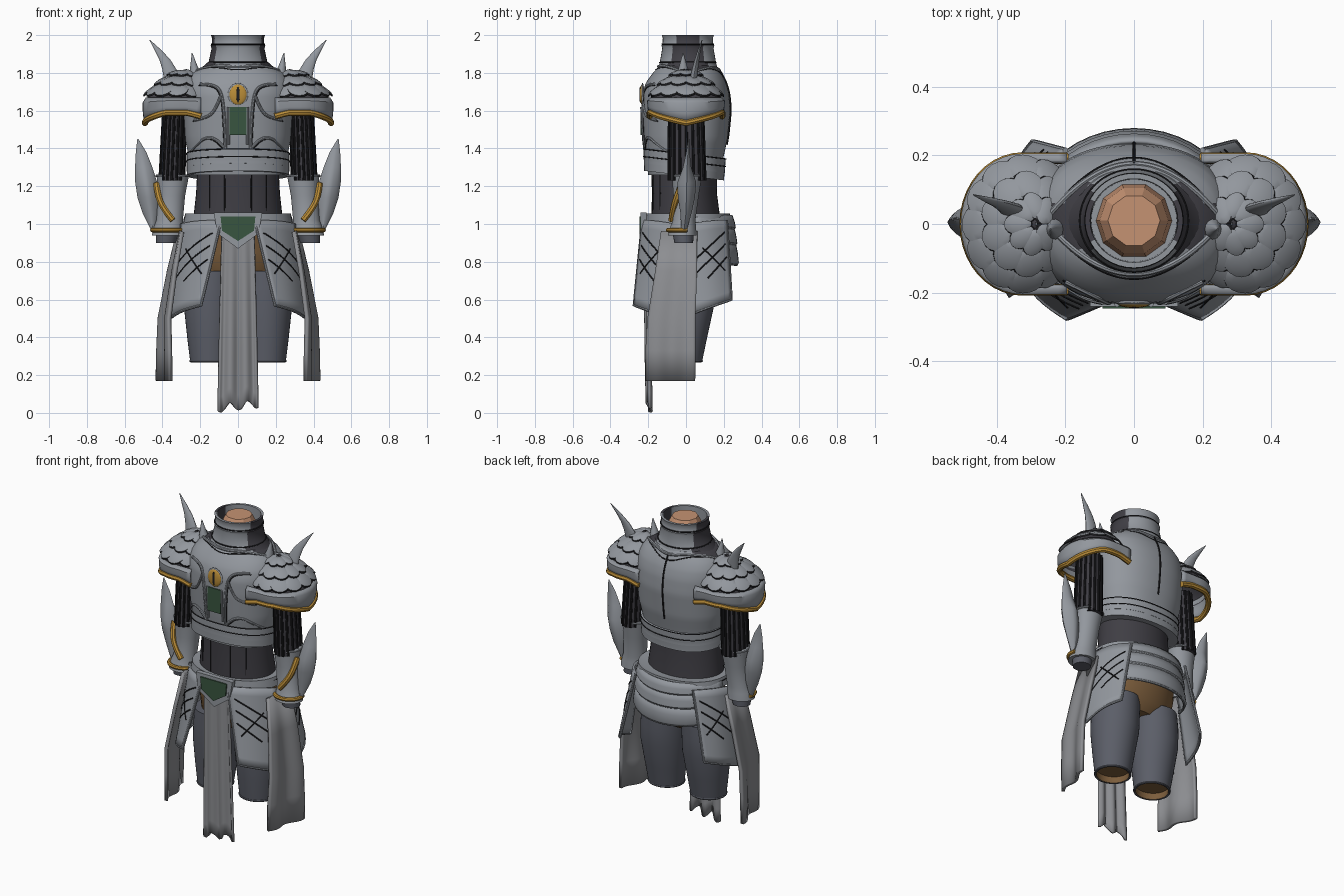
import bpy, bmesh
from math import sin, cos, pi, radians
from mathutils import Vector, Matrix

if "Cube" in bpy.data.objects:
    bpy.data.objects.remove(bpy.data.objects["Cube"])


def material(name, *rgb):
    m = bpy.data.materials.new(name)
    m.use_nodes = True
    m.diffuse_color = (*rgb, 1)
    m.node_tree.nodes["Principled BSDF"].inputs["Base Color"].default_value = (*rgb, 1)
    return m


STEEL = material("steel", .29, .31, .34)
CLOTH = material("grey cloth", .265, .27, .285)
GOLD = material("gold", .50, .27, .04)
GREEN = material("dark green", .04, .09, .05)
TROUSER = material("slate fabric", .105, .112, .138)
DARK = material("dark undersuit", .05, .048, .058)
BLACK = material("black inlay", .012, .012, .014)
BROWN = material("brown leather", .20, .11, .045)
SKIN = material("copper", .56, .29, .17)


def finish(name, me, mats, mirror=False, solid=0, smooth=True, rule=None):
    """Turn a mesh into a shaded, coloured object."""
    for m in mats:
        me.materials.append(m)
    for p in me.polygons:
        p.use_smooth = smooth
        if rule:
            p.material_index = rule(p.center)
    if smooth:
        me.set_sharp_from_angle(angle=radians(38))
    ob = bpy.data.objects.new(name, me)
    bpy.context.collection.objects.link(ob)
    if solid:
        mod = ob.modifiers.new("thickness", "SOLIDIFY")
        mod.thickness, mod.offset = solid, 0
    if mirror:
        ob.modifiers.new("mirror", "MIRROR")
    return ob


def from_bmesh(name, bm, mats, **kw):
    bmesh.ops.recalc_face_normals(bm, faces=bm.faces)
    me = bpy.data.meshes.new(name)
    bm.to_mesh(me)
    bm.free()
    return finish(name, me, mats, **kw)


def sheet(name, rows, *mats, closed=False, caps=False, **kw):
    """Skin a grid of points."""
    bm = bmesh.new()
    vs = [[bm.verts.new(p) for p in row] for row in rows]
    n = len(rows[0])
    for a, b in zip(vs, vs[1:]):
        for i in range(n if closed else n - 1):
            j = (i + 1) % n
            bm.faces.new((a[i], a[j], b[j], b[i]))
    if caps:
        bm.faces.new(vs[0])
        bm.faces.new(vs[-1])
    return from_bmesh(name, bm, mats, **kw)


def oval(ring, a, power=2, tilt=0):
    z, cx, cy, rx, ry = ring
    c, s = cos(a), sin(a)
    k = (abs(c) ** power + abs(s) ** power) ** (-1 / power)
    return Vector((cx + rx * c * k, cy + ry * s * k, z + tilt * (cy + ry * s * k)))


def loft(name, rings, *mats, seg=40, power=2, tilt=0, caps=True, **kw):
    """Stack of ovals given as height, centre and radii."""
    rows = [[oval(r, 2 * pi * i / seg, power, tilt) for i in range(seg)] for r in rings]
    return sheet(name, rows, *mats, closed=True, caps=caps, **kw)


def tube(name, pts, r, mat, cyclic=False, curved=True, **kw):
    cu = bpy.data.curves.new(name, "CURVE")
    cu.dimensions, cu.bevel_depth, cu.bevel_resolution = "3D", r, 2
    cu.use_fill_caps, cu.resolution_u = True, 6
    sp = cu.splines.new("NURBS" if curved else "POLY")
    sp.points.add(len(pts) - 1)
    for q, p in zip(sp.points, pts):
        q.co = (*p, 1)
    sp.use_cyclic_u, sp.use_endpoint_u, sp.order_u = cyclic, not cyclic, 3
    tmp = bpy.data.objects.new(name + " path", cu)
    bpy.context.collection.objects.link(tmp)
    me = bpy.data.meshes.new_from_object(tmp.evaluated_get(bpy.context.evaluated_depsgraph_get()))
    bpy.data.objects.remove(tmp)
    me.materials.clear()
    return finish(name, me, [mat], **kw)


def hoop(name, ring, r, mat, **kw):
    return tube(name, [oval(ring, 2 * pi * i / 32) for i in range(32)], r, mat, cyclic=True, **kw)


def ball(name, loc, scale, mat):
    bm = bmesh.new()
    bmesh.ops.create_uvsphere(bm, u_segments=24, v_segments=12, radius=1,
                              matrix=Matrix.LocRotScale(loc, None, scale))
    return from_bmesh(name, bm, [mat])


def plate(name, outline, y, depth, mat):
    """Flat plate with an x, z outline."""
    rows = [[Vector((x, yy, z)) for x, z in outline] for yy in (y, y + depth)]
    return sheet(name, rows, mat, closed=True, caps=True, smooth=False)


# Cuirass: height, half width, front, back
BODY = [(1.26, .25, -.2, .18), (1.36, .262, -.215, .2), (1.45, .28, -.225, .22), (1.6, .29, -.235, .235),
        (1.69, .29, -.232, .228), (1.75, .28, -.212, .212), (1.8, .245, -.175, .185), (1.84, .17, -.14, .16)]
POWER = 2.3


def body_ring(z, grow=0):
    for a, b in zip(BODY, BODY[1:]):
        if a[0] <= z <= b[0]:
            t = (z - a[0]) / (b[0] - a[0])
            w, f, k = (a[i] + t * (b[i] - a[i]) for i in (1, 2, 3))
            return (z, 0, (f + k) / 2, w + grow, (k - f) / 2 + grow)


def on_body(x, z, side=-1, lift=.003):
    _, _, cy, rx, ry = body_ring(z)
    return Vector((x, cy + side * (ry * (1 - abs(x / rx) ** POWER) ** (1 / POWER) + lift), z))


def on_shoulder(x, y):
    """Highest cuirass point above x, y."""
    z = 1.84
    while z > 1.7:
        _, _, cy, rx, ry = body_ring(z)
        if abs(x / rx) ** POWER + abs((y - cy) / ry) ** POWER <= 1:
            break
        z -= .003
    return Vector((x, y, z))


def neckline(c):
    return int(abs(c.x) > .12 and abs(c.y - .015) < .15 * (1 - (c.x / .27) ** 2) and c.z > 1.76)


heights = [1.26 + .58 * i / 28 for i in range(29)]
loft("cuirass", [body_ring(min(z, 1.84)) for z in heights], STEEL, DARK, power=POWER, seg=80, rule=neckline)
for i, (top, low) in enumerate(((1.37, 1.31), (1.33, 1.27))):
    wide = body_ring(low, .016 + .004 * i)
    loft(f"waist_band_{i}", [body_ring(top, 0), body_ring(top, .008 + .006 * i), wide, (low - .015, *wide[1:])],
         STEEL, power=POWER, tilt=-.12, seg=64)
    tube(f"waist_band_groove_{i}", [oval(body_ring(top, .009 + .006 * i), 2 * pi * k / 48, POWER, -.12)
                                    for k in range(48)], .003, BLACK, cyclic=True)
tube("back_seam", [on_body(0, 1.42 + .05 * i, 1) for i in range(9)], .005, BLACK)
for side, reach in (("front", -.155), ("back", .165)):
    arc = [(x / 40, .01 + reach * (1 - (x / 10.4) ** 2)) for x in range(-10, 11)]
    tube(f"{side}_neckline_rim", [on_shoulder(x, y) for x, y in arc], .009, STEEL)
    tube(f"{side}_neckline_groove", [on_shoulder(x, y * 1.1) for x, y in arc], .004, BLACK)

# Chest ornaments
RIDGES = {"breast_ridge": [(.065, 1.4), (.07, 1.55), (.085, 1.7), (.13, 1.74), (.2, 1.74)],
          "rib_arc": [(.07, 1.4), (.11, 1.45), (.17, 1.46), (.22, 1.42), (.25, 1.38)],
          "chest_arc": [(.09, 1.68), (.12, 1.6), (.17, 1.56), (.23, 1.55)]}
for name, pts in RIDGES.items():
    tube(name, [on_body(x, z) for x, z in pts], .008, STEEL, mirror=True)
    tube(name + "_groove", [on_body(x + .008, z - .006) for x, z in pts], .003, BLACK, mirror=True)
tube("chest_frame", [on_body(.05, 1.42 + .05 * i) for i in range(5)], .007, STEEL, mirror=True)
plate("chest_inlay", [(-.045, 1.47), (.045, 1.47), (.045, 1.62), (-.045, 1.62)], -.24, .018, GREEN)
ball("emblem_rim", (0, -.23, 1.685), (.054, .009, .062), STEEL)
ball("emblem", (0, -.233, 1.685), (.046, .012, .054), GOLD)
ball("emblem_slit", (0, -.243, 1.685), (.009, .004, .042), BLACK)

# Collar and neck
COLLAR = [(1.79, .225, .175), (1.83, .19, .155), (1.86, .155, .148), (1.93, .14, .136), (1.945, .145, .14),
          (1.955, .139, .134), (1.985, .138, .133), (2, .143, .138), (2, .128, .122), (1.86, .125, .12)]
loft("collar", [(z, 0, .01, rx, ry) for z, rx, ry in COLLAR], STEEL, DARK, rule=neckline)
hoop("collar_groove", (1.952, 0, .01, .141, .136), .004, BLACK)
hoop("collar_base_groove", (1.855, 0, .01, .158, .149), .004, BLACK)
loft("neck", [(1.85, 0, .01, .112, .112), (1.95, 0, .01, .1, .1), (1.997, 0, .01, .076, .076)],
     SKIN, seg=10, smooth=False)


# Shoulder guards
def dome(a, t):
    slope = .5 * cos(t) + .5 * (1 - sin(t))
    return Vector((.28 + .045 * sin(t) + .165 * sin(t) * cos(a), .188 * sin(t) * sin(a), 1.64 + .18 * slope))


sheet("shoulder_domes", [[dome(2 * pi * i / 32, radians(t)) for i in range(32)] for t in range(2, 93, 10)],
      DARK, closed=True, mirror=True)
bm = bmesh.new()
for row, (tilt, count, w, length) in enumerate(((15, 8, .034, .045), (34, 10, .05, .055), (56, 12, .06, .055))):
    for k in range(count):
        a, t = 2 * pi * (k + .5 * (row % 2)) / count - pi, radians(tilt)
        if abs(a) > radians(165):
            continue
        down = (dome(a, t + .05) - dome(a, t)).normalized()
        across = (dome(a + .05, t) - dome(a, t)).normalized()
        out = down.cross(across).normalized()
        out *= 1 if out.z > 0 else -1
        rings = []
        for r, h in ((.5, .014), (.9, .007), (1, -.002)):
            rings.append([bm.verts.new(dome(a, t) + across * (w * r * cos(b)) + down * (length * r * sin(b))
                          + out * (h + .004 + .01 * r * sin(b))) for b in (2 * pi * i / 16 for i in range(16))])
        bm.faces.new(rings[0])
        for ri, (p, q) in enumerate(zip(rings, rings[1:])):
            for i in range(16):
                j = (i + 1) % 16
                bm.faces.new((p[i], p[j], q[j], q[i])).material_index = ri
from_bmesh("shoulder_scales", bm, [STEEL, BLACK], mirror=True)


def rim(deg, scale, v):
    """Shoulder rim point; v runs from the top edge to the pointed lower edge."""
    d = abs(deg)
    low = 1.59 - .055 * max(0, 1 - d / 70) - .02 * max(0, d - 110) / 25
    a = radians(min(d, 90))
    x = .325 + .172 * scale * cos(a) - .13 * max(0, d - 90) / 45
    y = .197 * scale * sin(a) * (1 if deg > 0 else -1)
    return Vector((x, y, 1.665 + v * (low - 1.665)))


ARC = range(-135, 136, 9)
sheet("shoulder_rims", [[rim(d, s, v) for d in ARC] for s, v in ((.92, 0), (1.01, .2), (1, .6), (.96, 1))],
      STEEL, solid=.014, mirror=True)
tube("shoulder_gold_trim", [rim(d, .975, 1) for d in ARC], .017, GOLD, curved=False, mirror=True)
loft("large_horns", [(1.74, .348, .035, .04, .02), (1.82, .364, .048, .037, .016), (1.87, .387, .058, .029, .012),
                     (1.92, .423, .07, .018, .008), (1.975, .468, .085, .002, .002)], STEEL, seg=16, mirror=True)
loft("small_horns", [(1.77, .222, -.015, .038, .04), (1.84, .234, -.015, .018, .02), (1.905, .243, -.015, .002, .002)],
     STEEL, seg=12, mirror=True)

# Arms
TOP, LOW = (1.62, .335, 0, .058, .088), (1.23, .35, .005, .064, .096)
loft("sleeves", [TOP, LOW], DARK, mirror=True)
for i in range(16):
    a = 2 * pi * i / 16
    tube(f"sleeve_strip_{i}", [oval(TOP, a), oval(LOW, a)], .008, BLACK, curved=False, mirror=True)
loft("bracers", [(1.26, .345, .005, .086, .08), (1.15, .352, 0, .072, .067), (1.02, .362, -.01, .07, .06),
                 (.985, .368, -.015, .078, .068), (.94, .37, -.02, .086, .076)], STEEL, mirror=True)
hoop("bracer_lip", (1.255, .345, .005, .086, .08), .007, STEEL, mirror=True)
loft("wrist_cuffs", [(.95, .375, -.015, .06, .055), (.9, .382, -.012, .052, .05)], TROUSER, mirror=True)
tube("bracelets", [oval((.968, .37, -.02, .084, .076), radians(d)) for d in range(170, 381, 15)],
     .012, GOLD, mirror=True)
tube("bracer_gold_strips", [(.432, -.02, 1.215), (.425, -.048, 1.15), (.395, -.068, 1.08), (.345, -.077, 1.02)],
     .017, GOLD, mirror=True)
loft("elbow_fins", [(.97, .45, -.01, .012, .015), (1.06, .462, 0, .044, .03), (1.14, .474, .002, .058, .045),
                    (1.22, .486, .004, .058, .05), (1.3, .499, .006, .046, .022), (1.38, .513, .01, .028, .009),
                    (1.45, .53, .015, .003, .003)], STEEL, seg=20, power=1.4, mirror=True)

# Waist, belt, pelvis
loft("waist", [(1.3, 0, -.01, .215, .175), (1.16, 0, -.008, .222, .172), (1.0, 0, 0, .24, .185)], DARK)
for x in (.07, .15):
    tube("waist_seams", [(x, -.008 - .174 * (1 - (x / .222) ** 2) ** .5, z) for z in (1.27, 1.04)],
         .003, BLACK, curved=False, mirror=True)
loft("belt", [(1.05, 0, .01, .26, .2), (1.055, 0, .01, .28, .222), (1.0, 0, .01, .29, .228), (.985, 0, .01, .26, .2)],
     STEEL, power=2.2)
hoop("belt_groove", (1.035, 0, .01, .283, .222), .004, BLACK)
loft("pelvis", [(1.0, 0, .01, .25, .19), (.85, 0, .01, .25, .165), (.74, 0, .005, .24, .14), (.69, 0, 0, .15, .1)], BROWN)

# Layered back skirt
for i, (top, low, grow) in enumerate(((1.045, .975, 0), (.985, .89, .008), (.91, .785, .016))):
    rows = []
    for v, g in ((0, 0), (.5, .012), (.9, .018), (1, .012)):
        rows.append([oval((top + v * (low - top) + .04 * v * (1 - sin(radians(d))), 0, 0, .275 + grow + g,
                           .24 + grow + g), radians(d)) for d in range(10, 171, 8)])
    sheet(f"back_skirt_{i}", rows, STEEL, solid=.012)
    tube(f"back_skirt_edge_{i}", rows[-1], .008, STEEL)


# Hip plates
def hip_plate(name, a, b, c, d):
    a, b, c, d = map(Vector, (a, b, c, d))
    out = (b - a).cross(c - a).normalized()
    out *= 1 if out.dot(Vector((a.x, a.y, 0))) > 0 else -1

    def at(u, v, lift=0):
        return a.lerp(b, u).lerp(c.lerp(d, u), v) + out * (.025 * sin(pi * u) + lift)
    steps = [i / 10 for i in range(11)]
    sheet(name, [[at(u, v) for u in steps] for v in steps], STEEL, solid=.014, mirror=True)
    edge = [at(0, v) for v in steps] + [at(u, 1) for u in steps] + [at(1, 1 - v) for v in steps]
    tube(name + "_edge", edge, .008, STEEL, curved=False, mirror=True)
    for k, (u, v, p, q) in enumerate(((.1, .15, .9, .42), (.1, .3, .9, .58), (.08, .46, .6, .66), (.15, .62, .7, .3))):
        tube(f"{name}_line_{k}", [at(u + (p - u) * s, v + (q - v) * s, .007) for s in steps], .004, BLACK, mirror=True)


hip_plate("front_hip_plates", (.088, -.23, 1.02), (.3, -.05, 1.0), (.195, -.275, .57), (.36, -.08, .5))
hip_plate("back_hip_plates", (.2, .215, 1.02), (.31, .01, 1.0), (.295, .24, .6), (.375, .02, .52))

# Hanging cloths
SIDE = [(.96, .295, -.13, .315, .06), (.75, .33, -.16, .365, .058), (.5, .362, -.2, .412, .05),
        (.33, .357, -.21, .418, .05), (.17, .355, -.21, .42, .048)]
sheet("side_cloths", [[(x0 + (x1 - x0) * u + .014 * sin(9 * u) * (1.1 - z), y0 + (y1 - y0) * u, z)
                       for u in (i / 20 for i in range(21))] for z, x0, y0, x1, y1 in SIDE],
      CLOTH, solid=.02, mirror=True)
tabard = []
for v in (i / 12 for i in range(13)):
    tabard.append([((.085 + .02 * v) * u, -.215 + .02 * v + .012 * cos(8 * u) * min(1, .3 + v),
                    1.0 - v * (.965 + .022 * sin(7 * u + 1.3) - .012 * u)) for u in (k / 16 - 1 for k in range(33))])
sheet("front_tabard", tabard, CLOTH, solid=.014)
plate("belt_plate", [(-.128, 1.06), (.128, 1.06), (.11, .95), (0, .87), (-.11, .95)], -.24, .03, STEEL)
plate("belt_inlay", [(-.092, 1.04), (.092, 1.04), (.085, .965), (0, .91), (-.085, .965)], -.247, .008, GREEN)

# Legs
loft("trouser_legs", [(.75, .138, .005, .133, .145), (.66, .144, .005, .138, .146), (.55, .146, .002, .139, .143),
                      (.4, .147, -.008, .122, .12), (.27, .147, -.015, .106, .1), (.27, .147, -.015, .096, .09),
                      (.31, .147, -.012, .098, .092)], TROUSER, BROWN, mirror=True,
     rule=lambda c: int(c.z < .32 and Vector((c.x - .147, c.y + .014)).length < .099))
hoop("trouser_hems", (.275, .147, -.015, .104, .098), .007, TROUSER, mirror=True)
